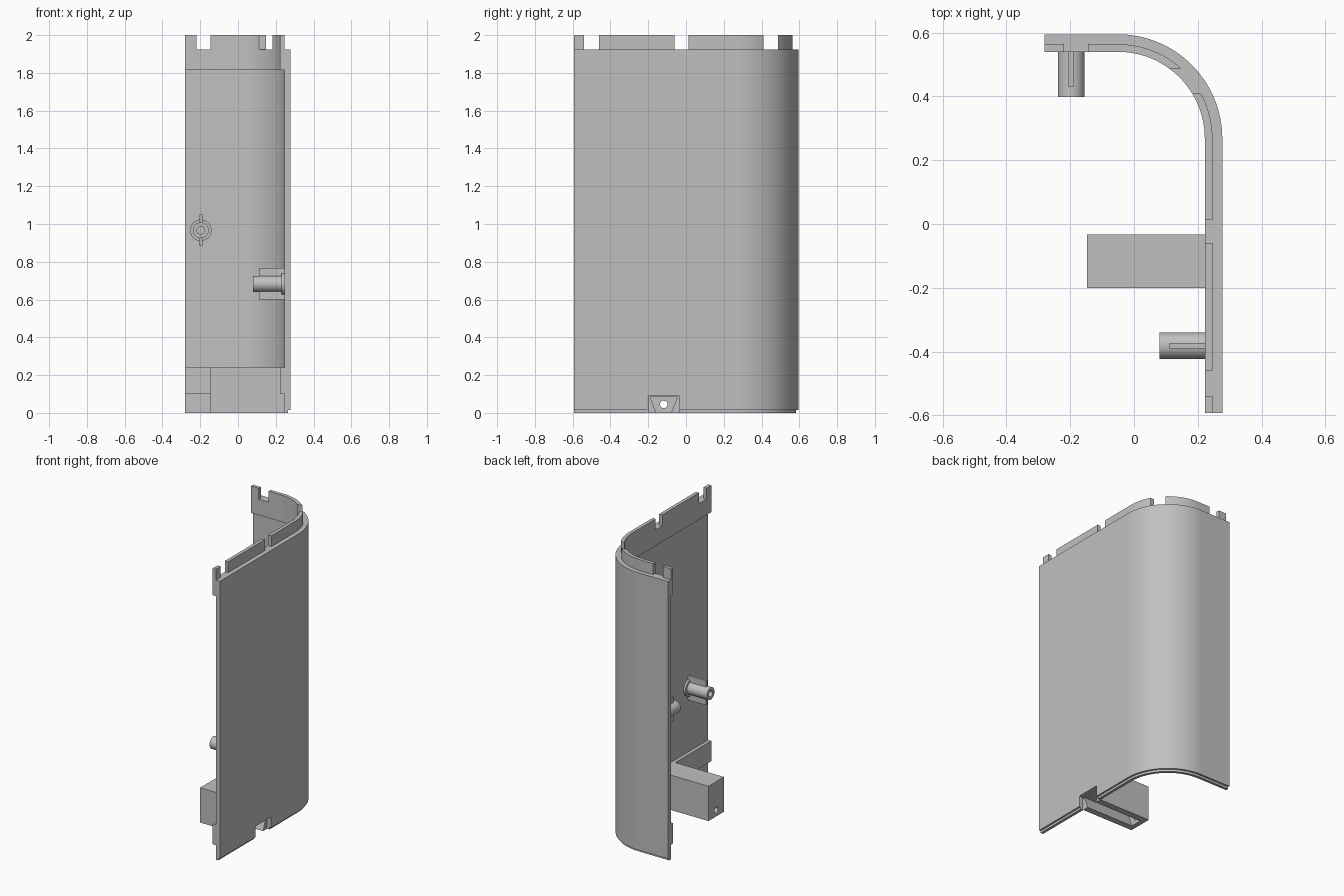
import bpy, bmesh, math
from mathutils import Matrix, Vector

if "Cube" in bpy.data.objects:
    bpy.data.objects.remove(bpy.data.objects["Cube"])

grey = bpy.data.materials.new("plain_grey")
grey.use_nodes = True
grey.diffuse_color = (0.53, 0.53, 0.53, 1)
grey.node_tree.nodes["Principled BSDF"].inputs["Base Color"].default_value = (0.53, 0.53, 0.53, 1)


def finish(name, bm):
    bmesh.ops.recalc_face_normals(bm, faces=bm.faces)
    me = bpy.data.meshes.new(name)
    bm.to_mesh(me)
    bm.free()
    me.materials.append(grey)
    ob = bpy.data.objects.new(name, me)
    bpy.context.collection.objects.link(ob)
    return ob


def box(name, lo, hi):
    bm = bmesh.new()
    lo, hi = Vector(lo), Vector(hi)
    size = hi - lo
    bmesh.ops.create_cube(bm, size=1, matrix=Matrix.Translation((lo + hi) / 2) @ Matrix.Diagonal((*size, 1)))
    return finish(name, bm)


def prism_x(name, points, x0, x1):
    """Extrude a (y, z) outline along x."""
    bm = bmesh.new()
    face = bm.faces.new([bm.verts.new((x0, y, z)) for y, z in points])
    ext = bmesh.ops.extrude_face_region(bm, geom=[face])
    verts = [g for g in ext["geom"] if isinstance(g, bmesh.types.BMVert)]
    bmesh.ops.translate(bm, verts=verts, vec=(x1 - x0, 0, 0))
    return finish(name, bm)


def cut(target, cutter):
    cutter.hide_render = True
    mod = target.modifiers.new("cut", "BOOLEAN")
    mod.operation = "DIFFERENCE"
    mod.solver = "EXACT"
    mod.object = cutter
    bpy.context.view_layer.objects.active = target
    bpy.ops.object.modifier_apply(modifier=mod.name)
    bpy.data.objects.remove(cutter)


def smooth(ob):
    bpy.ops.object.select_all(action="DESELECT")
    ob.select_set(True)
    bpy.context.view_layer.objects.active = ob
    bpy.ops.object.shade_smooth_by_angle(angle=math.radians(30))


# Wall: stepped section swept along a straight, quarter round, straight path
R, CX, CY = 0.327, -0.05, 0.268
T, RIM = 0.031, 0.055
path = [(-0.28, CY + R, math.pi / 2)]
STEPS = 32
for i in range(STEPS + 1):
    a = math.pi / 2 * (1 - i / STEPS)
    path.append((CX + R * math.cos(a), CY + R * math.sin(a), a))
path.append((CX + R, -0.593, 0))
section = [(0, 0.015), (0, 1.925), (T, 1.925), (T, 2), (RIM, 2), (RIM, 1.815), (T, 1.815),
           (T, 0.24), (RIM, 0.24), (RIM, 0.1), (T, 0.1), (T, 0), (0.012, 0), (0.012, 0.015)]
bm = bmesh.new()
rings = [[bm.verts.new((x - d * math.cos(a), y - d * math.sin(a), z)) for d, z in section]
         for x, y, a in path]
n = len(section)
for r0, r1 in zip(rings, rings[1:]):
    for j in range(n):
        bm.faces.new((r0[j], r0[(j + 1) % n], r1[(j + 1) % n], r1[j]))
bm.faces.new(rings[0])
bm.faces.new(rings[-1])
wall = finish("curved_wall", bm)

# Gaps in the top tongue
for y0, y1 in ((-0.54, -0.46), (-0.06, 0.013), (0.41, 0.487)):
    cut(wall, box("gap_cutter", (0.05, y0, 1.925), (0.4, y1, 2.1)))
cut(wall, box("gap_cutter", (-0.22, 0.5, 1.925), (-0.145, 0.7, 2.1)))
# Notch at the foot of the wall
cut(wall, box("notch_cutter", (0.2, -0.203, -0.1), (0.4, -0.035, 0.09)))
smooth(wall)

# Hollow arm with a tapered channel open below and a hole in its end
YM = -0.118
arm = box("hollow_arm", (-0.148, -0.201, 0), (CX + R - T, -0.033, 0.24))
cut(arm, prism_x("channel_cutter", [(YM - 0.036, -0.01), (YM + 0.036, -0.01),
                                    (YM + 0.072, 0.085), (YM - 0.072, 0.085)], -0.115, 0.4))
bm = bmesh.new()
bmesh.ops.create_cone(bm, cap_ends=True, segments=24, radius1=0.02, radius2=0.02, depth=0.2,
                      matrix=Matrix.Translation((-0.15, YM, 0.045)) @ Matrix.Rotation(math.pi / 2, 4, "Y"))
cut(arm, finish("hole_cutter", bm))
smooth(arm)


# Screw posts: collar, bored tube and two ribs, standing along local +z
def screw_post(name, place):
    bm = bmesh.new()
    L = 0.166
    prof = [(0.057, 0), (0.057, 0.015), (0.042, 0.015), (0.042, L), (0.021, L), (0.021, 0.02), (0, 0.02)]
    verts = [bm.verts.new((r, 0, h)) for r, h in prof]
    edges = [bm.edges.new(p) for p in zip(verts, verts[1:])]
    bmesh.ops.spin(bm, geom=verts + edges, cent=(0, 0, 0), axis=(0, 0, 1),
                   angle=math.tau, steps=32, use_duplicate=False)
    bmesh.ops.remove_doubles(bm, verts=bm.verts, dist=0.0001)
    post = finish(name, bm)
    post.matrix_world = place
    smooth(post)
    for side, tag in ((1, "upper"), (-1, "lower")):
        a, b = sorted((0.035 * side, 0.084 * side))
        rib = box(f"{name}_{tag}_rib", (a, -0.008, -0.005), (b, 0.008, 0.135))
        rib.matrix_world = place


def placement(origin, axis):
    """Local z follows axis, local x points up."""
    z, x = Vector(axis), Vector((0, 0, 1))
    m = Matrix((x, z.cross(x), z)).transposed().to_4x4()
    return Matrix.Translation(origin) @ m


screw_post("side_post", placement((CX + R - T, -0.382, 0.683), (-1, 0, 0)))
screw_post("back_post", placement((-0.197, CY + R - T, 0.967), (0, -1, 0)))
